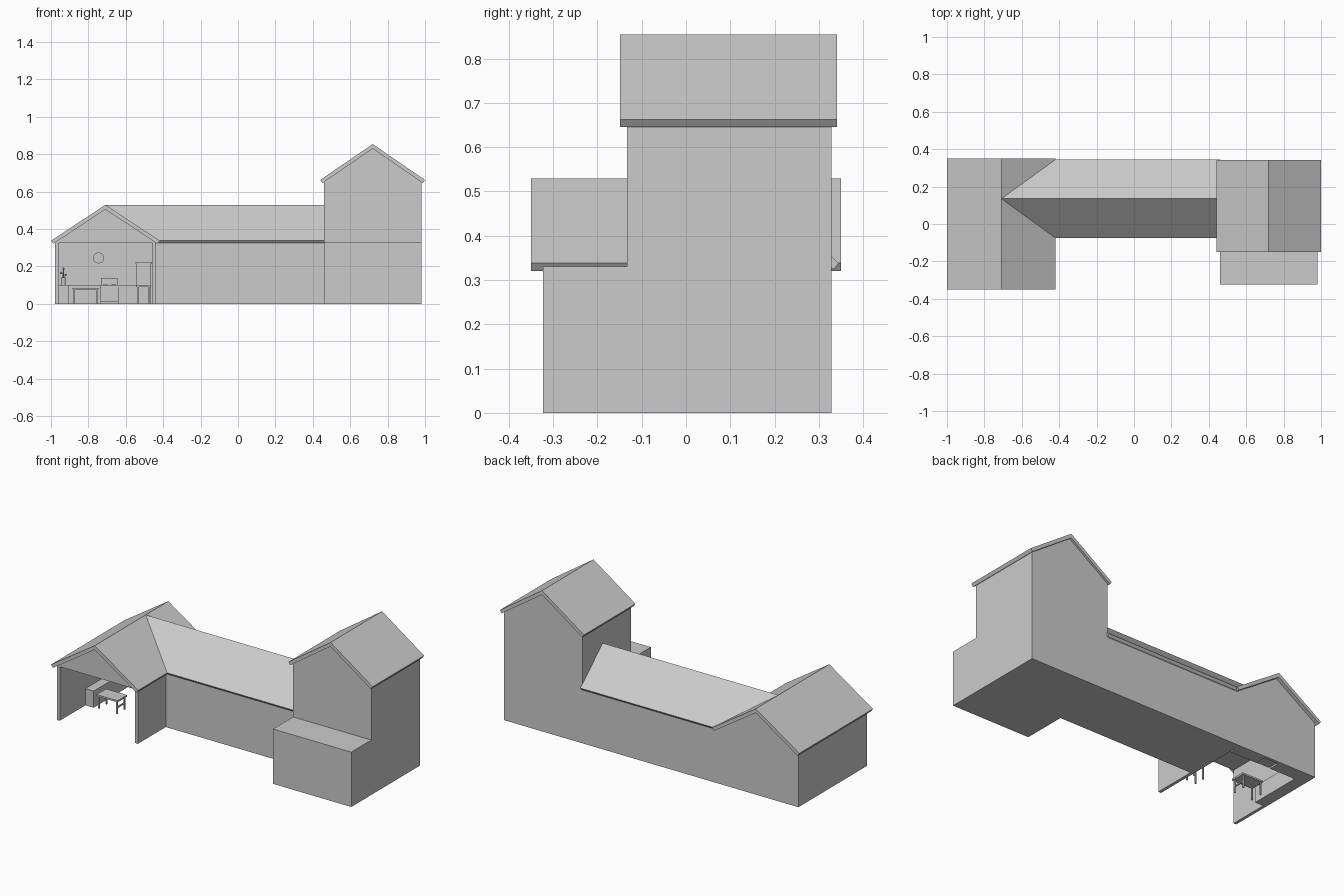
import bpy, bmesh, math
from mathutils import Matrix

cube = bpy.data.objects.get("Cube")
if cube:
    bpy.data.objects.remove(cube, do_unlink=True)

grey = bpy.data.materials.new("plain grey")
grey.use_nodes = True
colour = (0.6, 0.6, 0.6, 1)
grey.diffuse_color = colour
grey.node_tree.nodes["Principled BSDF"].inputs["Base Color"].default_value = colour


def finish(name, bm):
    bmesh.ops.recalc_face_normals(bm, faces=bm.faces)
    mesh = bpy.data.meshes.new(name)
    bm.to_mesh(mesh)
    bm.free()
    mesh.materials.append(grey)
    obj = bpy.data.objects.new(name, mesh)
    bpy.context.collection.objects.link(obj)
    return obj


def box(name, x, y, z):
    """Box from three (low, high) ranges."""
    bm = bmesh.new()
    bmesh.ops.create_cube(bm, size=1)
    for v in bm.verts:
        v.co = [r[0] + (c + 0.5) * (r[1] - r[0]) for c, r in zip(v.co, (x, y, z))]
    return finish(name, bm)


def loft(name, start, end):
    """Solid between two matching outlines."""
    bm = bmesh.new()
    a = [bm.verts.new(p) for p in start]
    b = [bm.verts.new(p) for p in end]
    bm.faces.new(a)
    bm.faces.new(b[::-1])
    n = len(a)
    for i in range(n):
        bm.faces.new((a[i], b[i], b[(i + 1) % n], a[(i + 1) % n]))
    return finish(name, bm)


def disc(name, x, y, z, radius, depth, axis="Z", sides=20):
    bm = bmesh.new()
    turn = Matrix.Rotation(math.pi / 2, 4, "X") if axis == "Y" else Matrix()
    bmesh.ops.create_cone(bm, cap_ends=True, segments=sides, radius1=radius, radius2=radius,
                          depth=depth, matrix=Matrix.Translation((x, y, z)) @ turn)
    return finish(name, bm)


def roof_outline(mid, half, eave, ridge, thick=0.025):
    """Chevron section with square-cut eaves."""
    slope = (ridge - eave) / half
    inner = half - 0.012
    low = ridge - thick - inner * slope
    return [(mid - half, eave), (mid, ridge), (mid + half, eave),
            (mid + inner, low), (mid, ridge - thick), (mid - inner, low)]


def gable_roof(name, mid, half, eave, ridge, y0, y1):
    sec = roof_outline(mid, half, eave, ridge)
    loft(name, [(x, y0, z) for x, z in sec], [(x, y1, z) for x, z in sec])


def gable_body(name, x0, x1, base, side, peak, y0, y1):
    sec = [(x0, base), (x1, base), (x1, side), ((x0 + x1) / 2, peak), (x0, side)]
    loft(name, [(x, y0, z) for x, z in sec], [(x, y1, z) for x, z in sec])


FRONT, BACK, CEIL = -0.323, 0.328, 0.325

# Open-fronted wing: thin walls, closed attic and roof
box("wing_outer_wall", (-0.978, -0.96), (FRONT, BACK), (0, CEIL))
box("wing_inner_wall", (-0.458, -0.44), (FRONT, BACK), (0, CEIL))
box("wing_back_wall", (-0.96, -0.458), (BACK - 0.018, BACK), (0, CEIL))
gable_body("wing_attic", -0.978, -0.44, CEIL, 0.329, 0.504, FRONT, BACK)
gable_roof("wing_roof", -0.709, 0.29, 0.338, 0.529, -0.35, 0.35)

# Long middle block, its roof mitred into the wing roof
box("hall", (-0.44, 0.46), (-0.058, BACK), (0, CEIL))
sec = roof_outline(0.135, 0.21, 0.338, 0.529)
loft("hall_roof",
     [(-0.709 + 0.29 * abs(y - 0.135) / 0.21, y, z) for y, z in sec],
     [(0.462, y, z) for y, z in sec])

# Tower with flat-topped front annex
gable_body("tower", 0.46, 0.98, 0, 0.651, 0.829, -0.133, BACK)
gable_roof("tower_roof", 0.72, 0.28, 0.662, 0.854, -0.149, 0.341)
box("annex", (0.46, 0.98), (FRONT, -0.133), (0, 0.33))

# Kitchen counters
WALL = BACK - 0.018
box("side_counter", (-0.96, -0.905), (-0.08, WALL), (0, 0.1))
box("back_counter", (-0.905, -0.735), (0.245, WALL), (0, 0.1))
box("right_counter", (-0.64, -0.545), (0.245, WALL), (0, 0.09))
box("right_worktop", (-0.64, -0.545), (0.238, WALL), (0.09, 0.1))
for i in range(6):
    x = -0.635 + i * 0.015
    box("tile", (x, x + 0.01), (WALL - 0.004, WALL), (0.1, 0.11))

# Stove with splashback, drawer, oven door and knobs
box("stove", (-0.735, -0.64), (0.235, WALL), (0.01, 0.1))
box("stove_splashback", (-0.732, -0.643), (WALL - 0.015, WALL), (0.1, 0.138))
box("oven_door", (-0.722, -0.653), (0.228, 0.235), (0.045, 0.075))
box("oven_handle", (-0.715, -0.66), (0.222, 0.228), (0.066, 0.071))
for i in range(4):
    disc("stove_knob", -0.72 + i * 0.022, WALL - 0.018, 0.12, 0.005, 0.006, "Y", 12)
for x in (-0.71, -0.665):
    for y in (0.255, 0.285):
        disc("burner", x, y, 0.102, 0.012, 0.004)

# Tall cupboard
box("cupboard", (-0.545, -0.466), (0.245, WALL), (0, 0.215))
for z in (0.015, 0.105, 0.15):
    box("cupboard_door", (-0.537, -0.474), (0.238, 0.245), (z, z + 0.06 if z > 0.14 else z + 0.035))
box("cupboard_top", (-0.549, -0.46), (0.238, WALL), (0.215, 0.222))


def table(name, x, y, top):
    box(name + "_top", x, y, (top - 0.01, top))
    for lx in (x[0] + 0.006, x[1] - 0.014):
        for ly in (y[0] + 0.006, y[1] - 0.014):
            box(name + "_leg", (lx, lx + 0.008), (ly, ly + 0.008), (0, top - 0.01))
    box(name + "_rail", (x[1] - 0.014, x[1] - 0.006), (y[0] + 0.01, y[1] - 0.01), (0.035, 0.042))


table("dining_table", (-0.885, -0.745), (-0.08, 0.01), 0.085)
table("side_table", (-0.545, -0.465), (-0.14, -0.06), 0.1)

# Wall clock and vase of flowers
disc("clock_rim", -0.746, WALL - 0.005, 0.245, 0.029, 0.01, "Y", 28)
disc("clock_face", -0.746, WALL - 0.011, 0.245, 0.022, 0.004, "Y", 28)
disc("vase", -0.933, 0.22, 0.12, 0.012, 0.04, sides=12)
for dx, top in ((-0.012, 0.165), (0, 0.188), (0.012, 0.155)):
    disc("flower_stem", -0.933 + dx * 0.6, 0.22, (0.13 + top) / 2, 0.002, top - 0.13, sides=6)
    bm = bmesh.new()
    bmesh.ops.create_icosphere(bm, subdivisions=1, radius=0.007,
                               matrix=Matrix.Translation((-0.933 + dx, 0.22, top)))
    finish("flower", bm)
